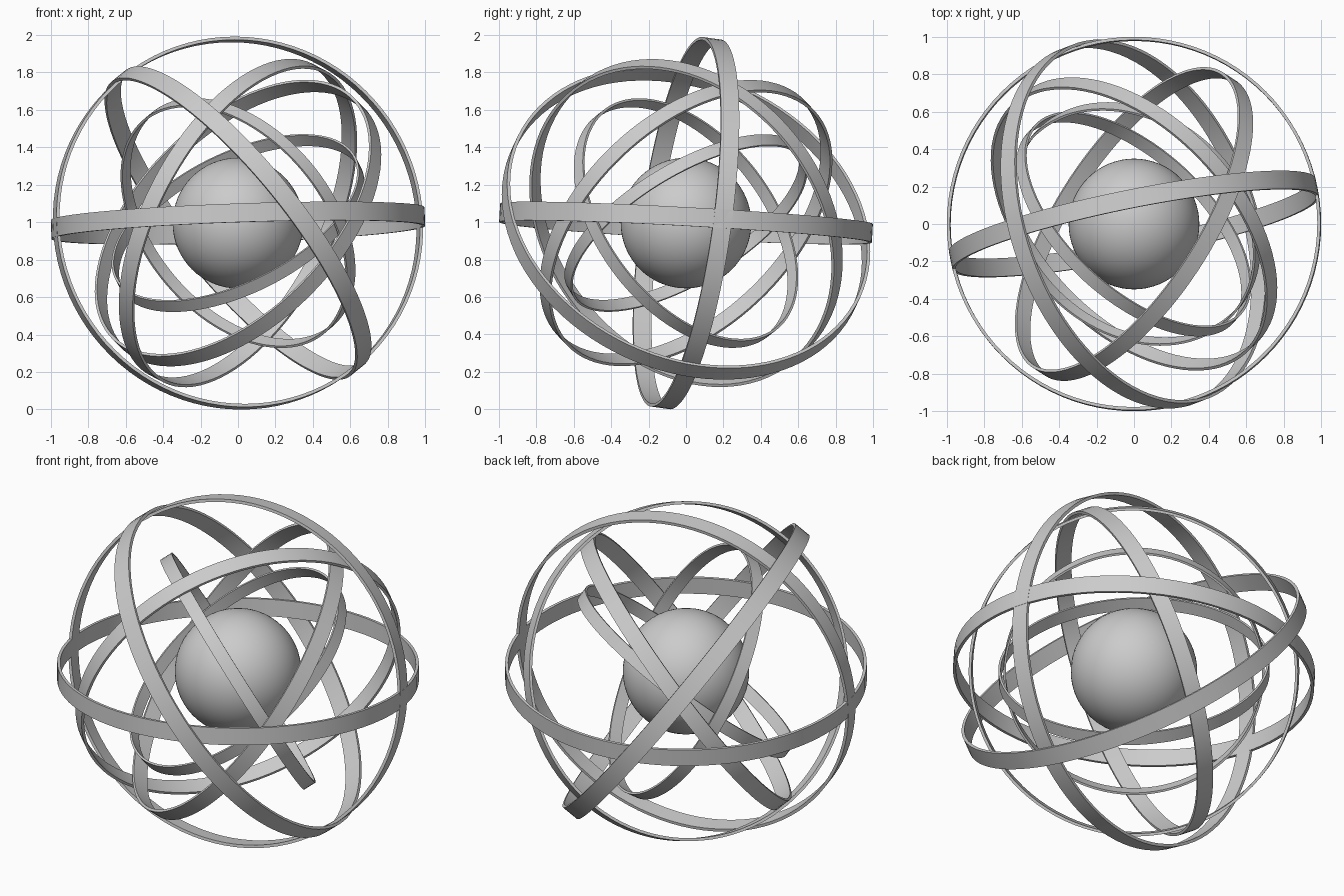
import bpy, bmesh, math
from mathutils import Vector

if "Cube" in bpy.data.objects:
    bpy.data.objects.remove(bpy.data.objects["Cube"])

CENTRE = Vector((0, 0, 0.995))
SEGMENTS = 96


def band_ring(name, radius, normal):
    """Flat hoop: a thin rectangular section swept round the given axis."""
    half_w = 0.05 * radius
    inner = radius - 0.017 * radius
    section = [(radius, -half_w), (radius, half_w), (inner, half_w), (inner, -half_w)]
    bm = bmesh.new()
    loops = []
    for i in range(SEGMENTS):
        a = 2 * math.pi * i / SEGMENTS
        loops.append([bm.verts.new((r * math.cos(a), r * math.sin(a), z)) for r, z in section])
    for i in range(SEGMENTS):
        p, q = loops[i], loops[(i + 1) % SEGMENTS]
        for k in range(4):
            m = (k + 1) % 4
            bm.faces.new((p[k], q[k], q[m], p[m]))
    bmesh.ops.recalc_face_normals(bm, faces=bm.faces)
    # tilt the hoop and move it to the common centre
    rot = Vector((0, 0, 1)).rotation_difference(Vector(normal).normalized()).to_matrix()
    for v in bm.verts:
        v.co = rot @ v.co + CENTRE
    mesh = bpy.data.meshes.new(name)
    bm.to_mesh(mesh)
    bm.free()
    obj = bpy.data.objects.new(name, mesh)
    bpy.context.collection.objects.link(obj)
    smooth(obj)


def smooth(obj):
    bpy.ops.object.select_all(action='DESELECT')
    obj.select_set(True)
    bpy.context.view_layer.objects.active = obj
    bpy.ops.object.shade_smooth_by_angle(angle=math.radians(30))


# central globe
bpy.ops.mesh.primitive_uv_sphere_add(segments=64, ring_count=32, radius=0.349, location=CENTRE)
globe = bpy.context.object
globe.name = "globe"
smooth(globe)

# nested hoops: name, outer radius, axis direction
for ring in [
    ("level_ring", 0.998, (-0.035, 0.055, 1.0)),
    ("upright_ring", 0.998, (-0.20, 1.0, -0.14)),
    ("outer_tilted_ring", 1.012, (0.74, 0.28, 0.60)),
    ("steep_ring", 0.938, (-0.76, 0.49, 0.40)),
    ("middle_ring", 0.912, (0.585, 0.555, -0.585)),
    ("inner_steep_ring", 0.748, (0.59, 0.64, 0.50)),
    ("inner_low_ring", 0.72, (0.40, 0.48, -0.79)),
]:
    band_ring(*ring)
